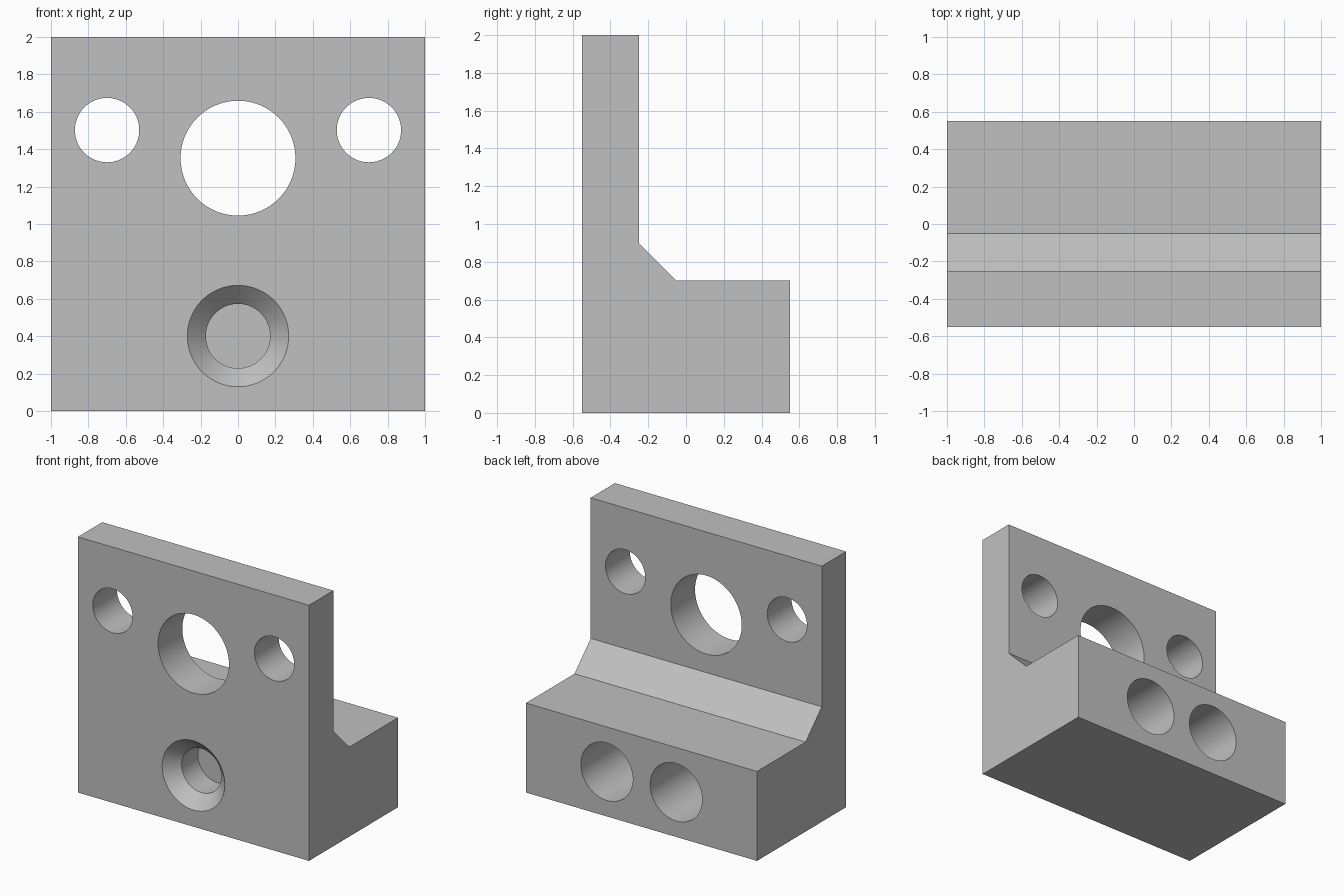
import bpy, bmesh
from math import radians
from mathutils import Matrix

cube = bpy.data.objects.get("Cube")
if cube:
    bpy.data.objects.remove(cube, do_unlink=True)

FRONT, BACK = -0.55, 0.55

grey = bpy.data.materials.new("plain_grey")
grey.use_nodes = True
grey.diffuse_color = (0.53, 0.53, 0.53, 1)
grey.node_tree.nodes["Principled BSDF"].inputs["Base Color"].default_value = grey.diffuse_color


def add_object(name, bm):
    bmesh.ops.recalc_face_normals(bm, faces=bm.faces)
    mesh = bpy.data.meshes.new(name)
    bm.to_mesh(mesh)
    bm.free()
    mesh.materials.append(grey)
    obj = bpy.data.objects.new(name, mesh)
    bpy.context.collection.objects.link(obj)
    return obj


# L-shaped bracket: side profile (y, z) extruded across the width
profile = [(FRONT, 0), (BACK, 0), (BACK, 0.7), (-0.05, 0.7),
           (-0.25, 0.9), (-0.25, 2), (FRONT, 2)]
bm = bmesh.new()
face = bm.faces.new([bm.verts.new((-1, y, z)) for y, z in profile])
ext = bmesh.ops.extrude_face_region(bm, geom=[face])
bmesh.ops.translate(bm, vec=(2, 0, 0),
                    verts=[v for v in ext["geom"] if isinstance(v, bmesh.types.BMVert)])
bracket = add_object("mounting_bracket", bm)
bpy.ops.object.select_all(action="DESELECT")
bracket.select_set(True)
bpy.context.view_layer.objects.active = bracket


def drill(name, x, z, y0, y1, r0, r1=None):
    """Cut a round or tapered hole along y, from y0 (radius r0) to y1 (radius r1)."""
    bm = bmesh.new()
    place = Matrix.Translation((x, (y0 + y1) / 2, z)) @ Matrix.Rotation(radians(-90), 4, "X")
    bmesh.ops.create_cone(bm, cap_ends=True, segments=96, radius1=r0,
                          radius2=r0 if r1 is None else r1, depth=y1 - y0, matrix=place)
    cutter = add_object(name + "_cutter", bm)
    cutter.hide_render = True
    mod = bracket.modifiers.new(name, "BOOLEAN")
    mod.operation = "DIFFERENCE"
    mod.solver = "EXACT"
    mod.object = cutter
    bpy.ops.object.modifier_apply(modifier=name)
    bpy.data.objects.remove(cutter, do_unlink=True)


# Through holes in the upright plate
drill("centre_hole", 0, 1.352, -0.65, -0.15, 0.307)
for side, x in (("left", 0.7), ("right", -0.7)):
    drill(side + "_screw_hole", x, 1.502, -0.65, -0.15, 0.172)
    # Blind bores in the back of the foot
    drill(side + "_back_bore", x * 3 / 7, 0.35, -0.05, 0.65, 0.225)

# Blind countersunk hole in the front
drill("front_hole", 0, 0.401, -0.65, -0.25, 0.172)
drill("front_countersink", 0, 0.401, -0.57, -0.44, 0.291, 0.161)

bpy.ops.object.shade_smooth_by_angle(angle=radians(30))
